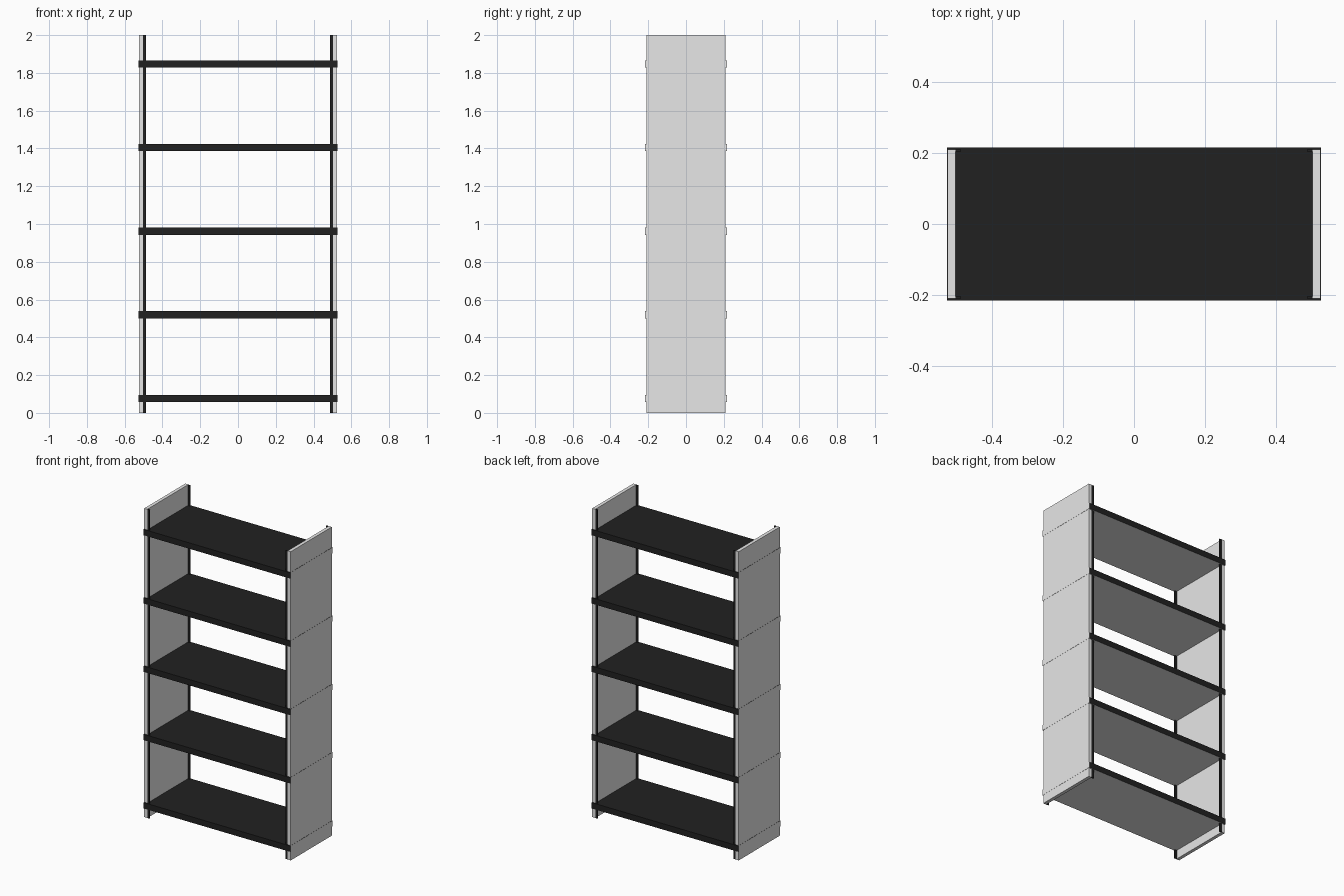
import bpy

cube = bpy.data.objects.get("Cube")
if cube:
    bpy.data.objects.remove(cube, do_unlink=True)


def make_material(name, value):
    mat = bpy.data.materials.new(name)
    mat.use_nodes = True
    color = (value, value, value, 1)
    mat.diffuse_color = color
    mat.node_tree.nodes["Principled BSDF"].inputs["Base Color"].default_value = color
    return mat


white = make_material("white", 0.8)
black = make_material("black", 0.015)


def add_box(name, center, size, *materials):
    bpy.ops.mesh.primitive_cube_add(size=1, location=center)
    obj = bpy.context.object
    obj.name = name
    for v in obj.data.vertices:
        v.co = [c * s for c, s in zip(v.co, size)]
    for mat in materials:
        obj.data.materials.append(mat)
    return obj


HALF_WIDTH, PANEL_THICK, HALF_DEPTH, HEIGHT = 0.525, 0.022, 0.21, 2.0

# Side panels with dark trim strips along the inner front and back edges
for side, sx in (("left", 1), ("right", -1)):
    add_box(f"{side}_panel", (sx * (HALF_WIDTH - PANEL_THICK / 2), 0, HEIGHT / 2),
            (PANEL_THICK, 2 * HALF_DEPTH, HEIGHT), white)
    for end, sy in (("front", -1), ("back", 1)):
        add_box(f"{side}_{end}_trim",
                (sx * 0.495, sy * (HALF_DEPTH - 0.003), HEIGHT / 2),
                (0.016, 0.006, HEIGHT), black)

# Shelves: dark top and long edges, white underside and ends
for i in range(5):
    shelf = add_box(f"shelf_{i + 1}", (0, 0, 0.077 + i * 0.4425),
                    (2 * HALF_WIDTH + 0.002, 0.432, 0.038), black, white)
    for face in shelf.data.polygons:
        if face.normal.z < -0.5 or abs(face.normal.x) > 0.5:
            face.material_index = 1
